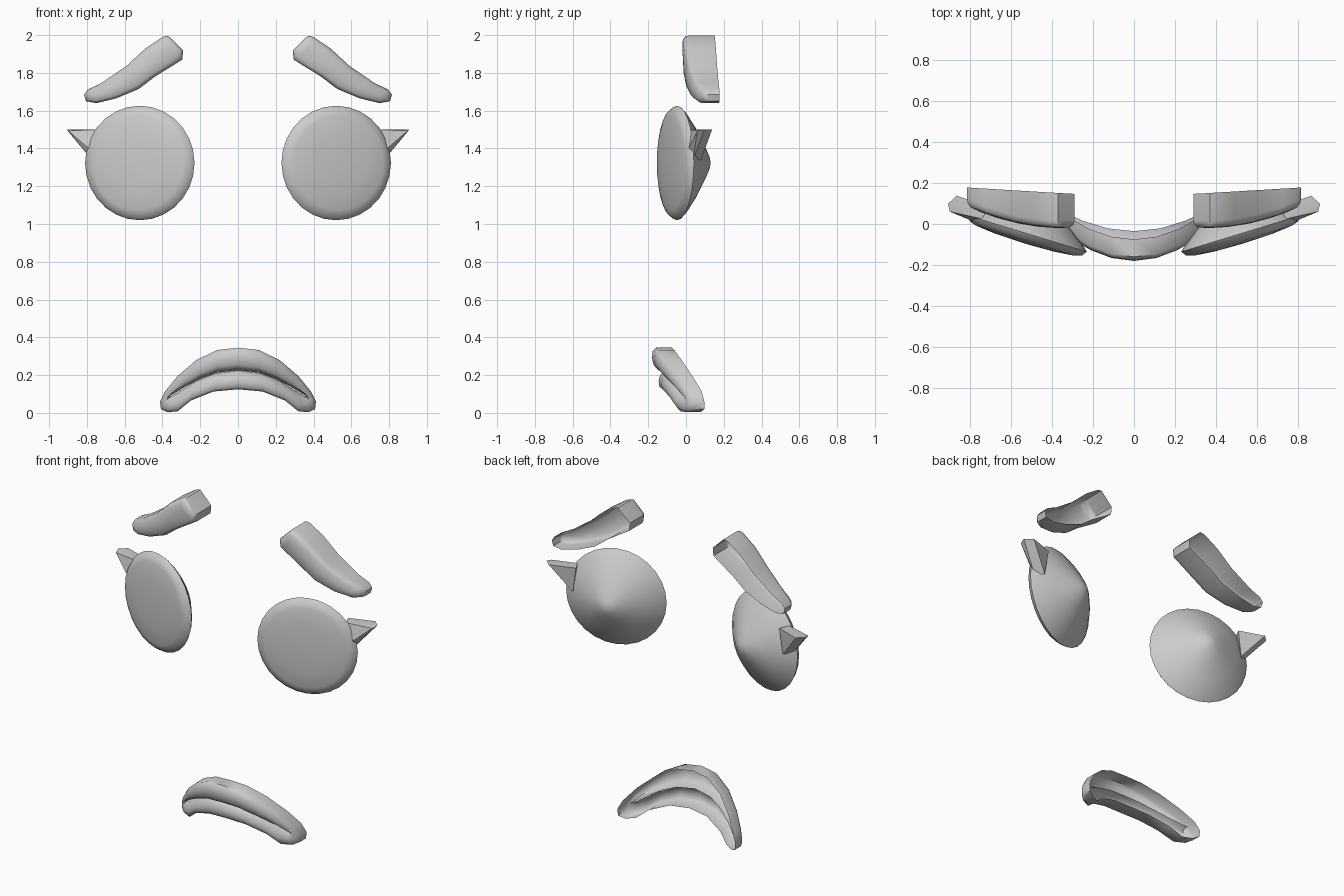
import bpy, bmesh, math
from mathutils import Vector

if "Cube" in bpy.data.objects:
    bpy.data.objects.remove(bpy.data.objects["Cube"])


def finish(name, bm, angle):
    bmesh.ops.remove_doubles(bm, verts=bm.verts, dist=1e-4)
    bmesh.ops.recalc_face_normals(bm, faces=bm.faces)
    me = bpy.data.meshes.new(name)
    bm.to_mesh(me)
    bm.free()
    ob = bpy.data.objects.new(name, me)
    bpy.context.collection.objects.link(ob)
    bpy.ops.object.select_all(action='DESELECT')
    bpy.context.view_layer.objects.active = ob
    ob.select_set(True)
    bpy.ops.object.shade_smooth_by_angle(angle=math.radians(angle))
    return ob


def loft(name, rings, side=1, angle=45):
    """Skin a stack of closed rings; coincident points are welded."""
    bm = bmesh.new()
    vs = [[bm.verts.new((p[0] * side, p[1], p[2])) for p in r] for r in rings]
    n = len(rings[0])
    for a, b in zip(vs, vs[1:]):
        for i in range(n):
            j = (i + 1) % n
            bm.faces.new((a[i], a[j], b[j], b[i]))
    bmesh.ops.dissolve_degenerate(bm, dist=1e-4, edges=bm.edges)
    return finish(name, bm, angle)


# Eye: turned disc with shallow front and conical back, angled outward
def eye_rings():
    t = math.radians(17)
    c = Vector((0.52, -0.047, 1.323))
    u = Vector((math.cos(t), math.sin(t), 0))
    b = Vector((-math.sin(t), math.cos(t), 0))
    v = Vector((0, 0, 1))
    profile = [(0, -0.05), (0.15, -0.046), (0.25, -0.036), (0.285, -0.025),
               (0.303, 0), (0.285, 0.018), (0.2, 0.08), (0.1, 0.14),
               (0.04, 0.172), (0, 0.183)]
    return [[c + u * r * math.cos(k * math.tau / 28) + v * r * math.sin(k * math.tau / 28) + b * h
             for k in range(28)] for r, h in profile]


# Brow: open-backed shell; each outline point is paired with a spine point
BROW = [(0.37, 1.997, 0), (0.29, 1.92, 0), (0.295, 1.87, 0), (0.44, 1.78, 1),
        (0.525, 1.715, 2), (0.645, 1.665, 3), (0.75, 1.64, 4), (0.805, 1.65, 4),
        (0.815, 1.685, 4), (0.795, 1.712, 4), (0.725, 1.745, 3),
        (0.59, 1.837, 2), (0.49, 1.93, 1), (0.40, 1.99, 0)]
SPINE = [(0.37, 1.925), (0.46, 1.85), (0.56, 1.775), (0.66, 1.715), (0.75, 1.68)]


def brow_rings():
    def ring(f, depth, back=False):
        out = []
        for x, z, k in BROW:
            sx, sz = SPINE[k]
            px, pz = x + (sx - x) * f, z + (sz - z) * f
            front = -0.02 + 0.1 * (max(px - 0.35, 0) / 0.45) ** 2
            y = 0.147 + 0.03 * max(x - 0.3, 0) / 0.5 if back else front + depth
            out.append((px, y, pz))
        return out
    return [ring(0, 0, True), ring(0, 0.035), ring(0.08, 0.015),
            ring(0.3, 0.003), ring(1, 0)]


# Lash: small tapered wedge behind the outer rim of the eye
LASH = [(0.907, 0.098, 1.5), (0.865, 0.138, 1.5), (0.898, 0.06, 1.493),
        (0.71, 0.085, 1.5), (0.74, 0.025, 1.5), (0.79, 0.015, 1.40),
        (0.775, 0.037, 1.34), (0.735, 0.08, 1.34)]


def lash(name, side):
    bm = bmesh.new()
    for x, y, z in LASH:
        bm.verts.new((x * side, y, z))
    bmesh.ops.convex_hull(bm, input=bm.verts)
    finish(name, bm, 20)


for label, side in (("left", 1), ("right", -1)):
    loft("eye_" + label, eye_rings(), side)
    loft("brow_" + label, brow_rings(), side)
    lash("lash_" + label, side)

# Mouth: curved open-backed shell, outline paired with points on the lip slit
# (outline x, z, slit x, z, lower-lip weight)
HALF = [(0, 0.345, 0, 0.225, 0), (0.11, 0.333, 0.11, 0.213, 0),
        (0.22, 0.28, 0.2, 0.18, 0), (0.32, 0.195, 0.28, 0.138, 0),
        (0.385, 0.115, 0.335, 0.105, 0), (0.413, 0.06, 0.36, 0.09, 0.2),
        (0.408, 0.02, 0.36, 0.088, 0.5), (0.375, 0.004, 0.35, 0.092, 0.8),
        (0.32, 0.008, 0.3, 0.122, 1), (0.25, 0.065, 0.22, 0.17, 1),
        (0.13, 0.113, 0.12, 0.21, 1), (0, 0.125, 0, 0.225, 1)]
LIPS = HALF + [(-x, z, -sx, sz, w) for x, z, sx, sz, w in HALF[-2:0:-1]]


def mouth_ring(f, depth, back=False):
    out = []
    for x, z, sx, sz, w in LIPS:
        px, pz = x + (sx - x) * f, z + (sz - z) * f
        if f > 0.95:
            w = 0.5
        start = -0.18 + 0.035 * w
        y = start - start * (px / 0.39) ** 2 + depth
        if back:
            start = -0.075 + 0.04 * w
            y = start + (0.095 - start) * (px / 0.4) ** 2
            y = min(y, 0.097)
        out.append((px, y, pz))
    return out


loft("mouth", [mouth_ring(0, 0, True), mouth_ring(0, 0.02), mouth_ring(0.15, 0.004),
               mouth_ring(0.45, 0), mouth_ring(0.75, 0.008), mouth_ring(0.92, 0.025),
               mouth_ring(1, 0.07)])
